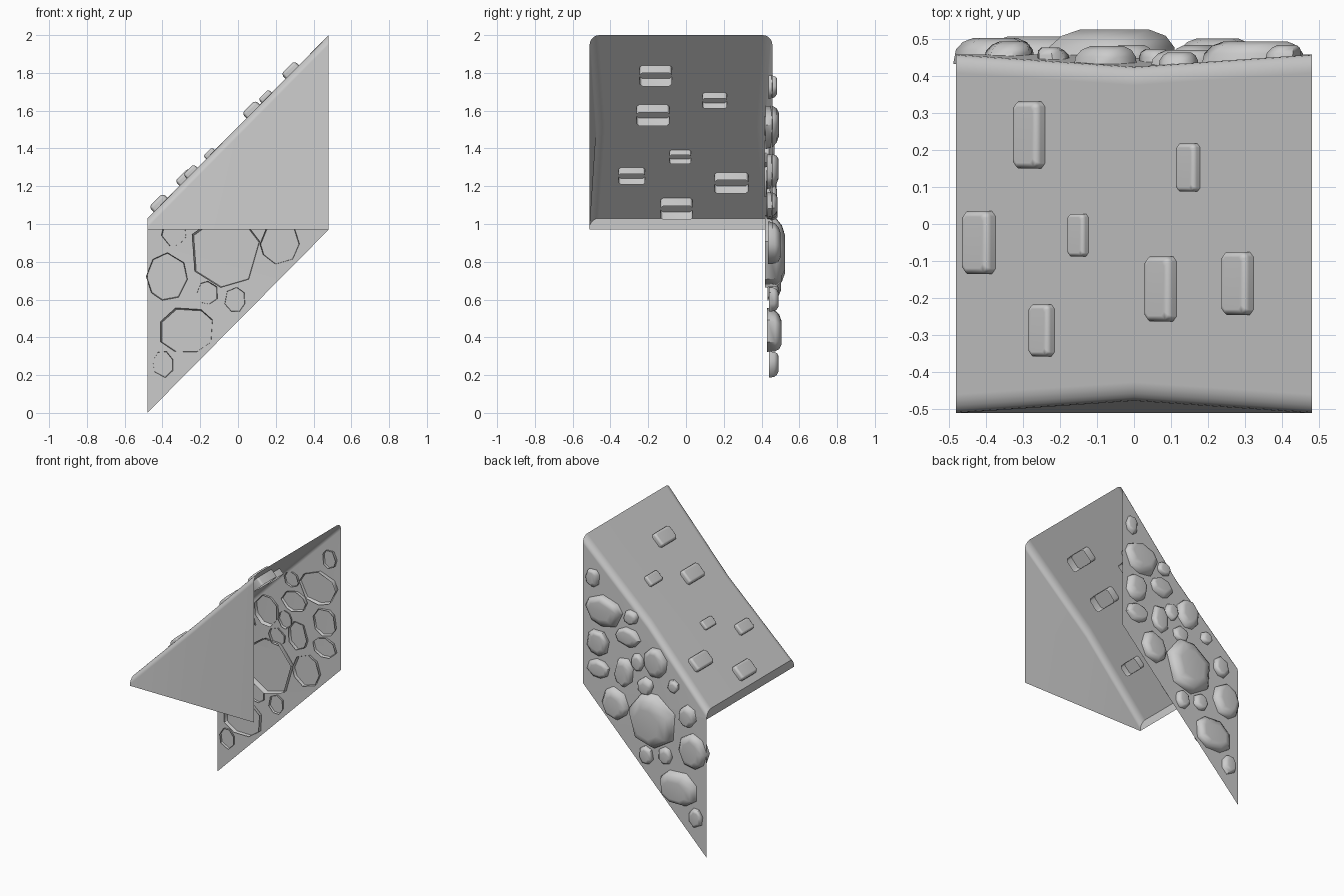
import bpy, bmesh, math, random
from mathutils import Matrix, Vector

random.seed(4)
if "Cube" in bpy.data.objects:
    bpy.data.objects.remove(bpy.data.objects["Cube"], do_unlink=True)

grey = bpy.data.materials.new("stone grey")
grey.use_nodes = True
grey.diffuse_color = (0.6, 0.6, 0.6, 1)
grey.node_tree.nodes["Principled BSDF"].inputs["Base Color"].default_value = grey.diffuse_color

HALF, FRONT, BACK = 0.48, -0.51, 0.457
BASE, PINCH, ROUND = 0.97, 0.033, 0.05


def slope_z(x):
    return 1.515 + x * 1.01


def finish(bm, name, angle):
    mesh = bpy.data.meshes.new(name)
    bm.to_mesh(mesh)
    bm.free()
    mesh.materials.append(grey)
    obj = bpy.data.objects.new(name, mesh)
    bpy.context.collection.objects.link(obj)
    bpy.ops.object.select_all(action='DESELECT')
    obj.select_set(True)
    bpy.context.view_layer.objects.active = obj
    bpy.ops.object.shade_smooth_by_angle(angle=math.radians(angle))
    obj.modifiers.new("even_shading", 'WEIGHTED_NORMAL').keep_sharp = True
    return obj


def plug(name, outline, size, levels, frame, shift=(0, 0)):
    """Open-backed block: an outline lofted through (inset, height) levels and capped."""
    bm = bmesh.new()
    rings = []
    for inset, height in levels:
        sx, sy = (1 - 2 * inset / s for s in size)
        lean = max(height, 0)
        rings.append([bm.verts.new(frame @ Vector((x * sx + shift[0] * lean,
                                                   y * sy + shift[1] * lean, height)))
                      for x, y in outline])
    n = len(outline)
    for low, high in zip(rings, rings[1:]):
        for i in range(n):
            k = (i + 1) % n
            bm.faces.new((low[i], low[k], high[k], high[i]))
    bm.faces.new(rings[-1])
    return finish(bm, name, 50)


def frame_at(pos, x_axis, y_axis):
    x, y = Vector(x_axis).normalized(), Vector(y_axis).normalized()
    rot = Matrix((x, y, x.cross(y))).transposed().to_4x4()
    return Matrix.Translation(pos) @ rot


# Ramp shell: sections across the slope, pinched in the middle, with rounded edges
def section(x):
    pinch = PINCH if x == 0 else 0
    top = slope_z(x)
    arc = [(ROUND * (1 - math.cos(a)), ROUND * (1 - math.sin(a)))
           for a in (math.pi / 2 * i / 5 for i in range(6))]
    pts = [(FRONT, BASE)]
    pts += [(FRONT + pinch + dy, top - dz) for dy, dz in arc]
    pts += [(BACK - pinch - dy, top - dz) for dy, dz in reversed(arc)]
    pts += [(BACK, BASE), (BACK, BASE * (x + HALF) / (2 * HALF))]
    return [(x, y, z) for y, z in pts]


bm = bmesh.new()
rows = [[bm.verts.new(p) for p in section(x)] for x in (-HALF, 0, HALF)]
for a, b in zip(rows, rows[1:]):
    for j in range(len(a) - 1):
        bm.faces.new((a[j], b[j], b[j + 1], a[j + 1]))
bm.faces.new(rows[0][:-1])
bmesh.ops.remove_doubles(bm, verts=bm.verts, dist=0.0005)
finish(bm, "ramp_shell", 40)

# Slope bricks: x, y, width along the slope, length
BRICKS = [(-.275, .24, .1, .18), (.152, .152, .075, .13), (-.41, -.05, .105, .17),
          (-.146, -.03, .065, .115), (.08, -.175, .1, .175), (.287, -.16, .1, .17),
          (-.243, -.287, .08, .14)]
for x, y, w, length in BRICKS:
    c = w * 0.14
    a, b = w / 2, length / 2
    outline = [(a, c - b), (a, b - c), (a - c, b), (c - a, b),
               (-a, b - c), (-a, c - b), (c - a, -b), (a - c, -b)]
    levels = [(0, -.57 * w), (0, .17 * w), (.05 * w, .28 * w), (.15 * w, .34 * w)]
    plug("slope_brick", outline, (w, length), levels,
         frame_at((x, y, slope_z(x)), (1, 0, 1), (0, 1, 0)))

# Wall stones: x, z, width, height
STONES = [(.4, 1.73, .1, .13), (.32, 1.51, .27, .22), (.12, 1.52, .11, .1),
          (.37, 1.28, .17, .19), (.14, 1.37, .18, .14), (.365, 1.1, .18, .13),
          (.16, 1.13, .14, .2), (.065, 1.22, .1, .12), (-.075, 1.25, .18, .21),
          (-.005, 1.08, .12, .12), (-.215, 1.13, .09, .09), (.22, .9, .2, .22),
          (-.07, .86, .38, .38), (-.34, .96, .13, .15), (-.015, .6, .11, .13),
          (-.16, .635, .11, .12), (-.375, .72, .21, .25), (-.275, .44, .29, .24),
          (-.395, .255, .11, .14)]
for x, z, w, h in STONES:
    sides = random.choice((7, 8))
    turn = random.uniform(0, 1)
    outline = []
    for i in range(sides):
        t = turn + math.tau * (i + random.uniform(-.2, .2)) / sides
        r = random.uniform(.5, .54)
        outline.append((r * w * math.cos(t), r * h * math.sin(t)))
    size = min(w, h)
    rise = 0.018 + 0.13 * size
    levels = [(0, -.008 - .08 * size), (.03 * size, .3 * rise),
              (.11 * size, .75 * rise), (.24 * size, rise)]
    dent = max(0, min((z - BASE) / .5, (HALF - x) / HALF))
    plug("wall_stone", outline, (w, h), levels,
         frame_at((x, BACK - PINCH * dent, z), (-1, 0, 0), (0, 0, 1)),
         (random.uniform(-.4, .4), random.uniform(-.4, .4)))
